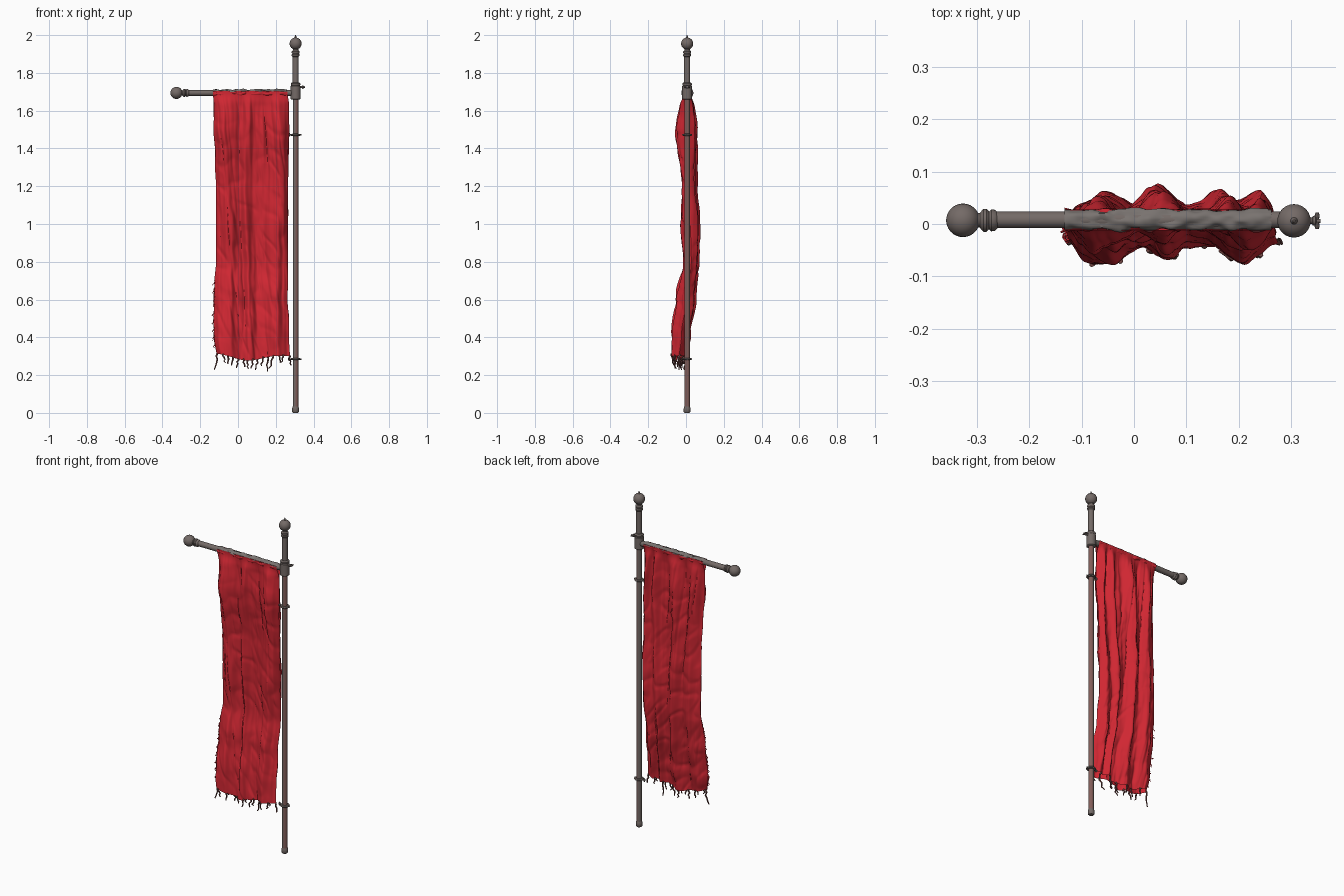
import bpy, bmesh, math, random
from mathutils import Vector, Matrix, noise

if "Cube" in bpy.data.objects:
    bpy.data.objects.remove(bpy.data.objects["Cube"])
random.seed(4)

def mat(name, c):
    m = bpy.data.materials.new(name)
    m.diffuse_color = (*c, 1)
    m.use_nodes = True
    m.node_tree.nodes["Principled BSDF"].inputs["Base Color"].default_value = m.diffuse_color
    return m

METAL = mat("warm grey metal", (0.175, 0.145, 0.135))
SHAFT = mat("red brown shaft", (0.225, 0.11, 0.1))
RED = mat("red cloth", (0.63, 0.02, 0.032))
SLEEVE = mat("grey sleeve top", (0.19, 0.17, 0.16))
FRAY = mat("brown fringe", (0.16, 0.06, 0.055))

PX, PY = 0.305, 0.006      # pole position
BZ = 1.694                 # crossbar height

def finish(name, bm, mats, angle=40):
    bmesh.ops.recalc_face_normals(bm, faces=bm.faces)
    me = bpy.data.meshes.new(name)
    bm.to_mesh(me)
    bm.free()
    ob = bpy.data.objects.new(name, me)
    bpy.context.collection.objects.link(ob)
    for m in mats:
        me.materials.append(m)
    bpy.context.view_layer.objects.active = ob
    bpy.ops.object.select_all(action='DESELECT')
    ob.select_set(True)
    bpy.ops.object.shade_smooth_by_angle(angle=math.radians(angle))
    return ob

def lathe(name, profile, origin, axis, mats, n=24):
    """Revolve (radius, height) points about an axis through origin."""
    bm = bmesh.new()
    rings = []
    for r, h in profile:
        rings.append([bm.verts.new((r * math.cos(2 * math.pi * i / n),
                                    r * math.sin(2 * math.pi * i / n), h)) for i in range(n)])
    for a, b in zip(rings, rings[1:]):
        for i in range(n):
            bm.faces.new((a[i], a[(i + 1) % n], b[(i + 1) % n], b[i]))
    bm.faces.new(rings[0])
    bm.faces.new(rings[-1])
    q = Vector((0, 0, 1)).rotation_difference(Vector(axis)).to_matrix().to_4x4()
    bm.transform(Matrix.Translation(origin) @ q)
    return finish(name, bm, mats)

def ball(c, r, lo=-80, hi=80, n=12):
    return [(r * math.cos(math.radians(lo + (hi - lo) * i / n)),
             c + r * math.sin(math.radians(lo + (hi - lo) * i / n))) for i in range(n + 1)]

# Pole shaft (red brown on its outer side), foot and finial
shaft = lathe("pole_shaft", [(0.015, 0.02), (0.015, 1.68)], (PX, PY, 0), (0, 0, 1), [METAL, SHAFT])
for p in shaft.data.polygons:
    p.material_index = 1 if p.normal.x > 0.1 else 0
lathe("pole_foot", [(0.013, 0), (0.018, 0.006), (0.018, 0.024), (0.015, 0.034)], (PX, PY, 0), (0, 0, 1), [METAL])
lathe("pole_top_shaft", [(0.016, 1.66), (0.016, 1.9)], (PX, PY, 0), (0, 0, 1), [METAL])
lathe("pole_finial", [(0.016, 1.885), (0.021, 1.89), (0.021, 1.897), (0.017, 1.901), (0.021, 1.906),
                      (0.021, 1.914), (0.014, 1.92)] + ball(1.955, 0.032, -64, 78) +
      [(0.005, 1.99), (0.002, 2.0)], (PX, PY, 0), (0, 0, 1), [METAL])

# Joint between pole and crossbar
lathe("joint_collar", [(0.02, 1.658), (0.026, 1.662), (0.026, 1.73), (0.022, 1.733), (0.025, 1.737),
                       (0.025, 1.744), (0.018, 1.75)], (PX, PY, 0), (0, 0, 1), [METAL])
lathe("joint_screw", [(0.006, 0.0), (0.006, 0.034), (0.009, 0.036), (0.009, 0.041), (0.004, 0.043),
                      (0.004, 0.05)], (PX, PY, 1.725), (1, 0, 0), [METAL], 12)
lathe("screw_wing", [(0.003, -0.016), (0.005, -0.01), (0.003, 0), (0.005, 0.01), (0.003, 0.016)],
      (PX + 0.044, PY, 1.725), (0, 1, 0), [METAL], 8)

# Crossbar with ball end
lathe("crossbar", [(0.016, 0), (0.016, 0.58)], (PX - 0.01, PY + 0.002, BZ), (-1, 0, 0), [METAL])
lathe("crossbar_finial", [(0.015, 0.565), (0.02, 0.57), (0.021, 0.577), (0.017, 0.581), (0.022, 0.586),
                          (0.022, 0.592), (0.014, 0.599)] + ball(0.631, 0.032, -64, 85),
      (PX, PY + 0.001, BZ), (-1, 0, 0), [METAL])

# Pole clamps with hooks
for k, z in enumerate((1.472, 0.285)):
    lathe(f"clamp_ring_{k}", [(0.014, -0.006), (0.023, -0.005), (0.027, 0), (0.023, 0.005), (0.014, 0.006)],
          (PX, PY, z), (0, 0, 1), [METAL])
    lathe(f"clamp_hook_{k}", [(0.004, -0.03), (0.004, 0.03), (0.007, 0.033), (0.007, 0.038), (0.003, 0.041)],
          (PX, PY, z), (-1, 0, 0), [METAL], 10)
    lathe(f"clamp_pin_{k}", [(0.003, -0.01), (0.004, 0), (0.003, 0.01)], (PX - 0.034, PY, z), (0, 0, 1), [METAL], 8)

# Cloth rows: z, front limit y, back limit y, left x, right x
ROWS = [(1.70, -0.012, 0.028, -0.132, 0.262), (1.64, -0.035, 0.047, -0.13, 0.268), (1.5, -0.055, 0.063, -0.127, 0.27),
        (1.2, -0.022, 0.06, -0.117, 0.264), (1.0, -0.028, 0.076, -0.117, 0.264), (0.8, -0.014, 0.07, -0.117, 0.264),
        (0.6, -0.055, 0.058, -0.128, 0.264), (0.42, -0.076, 0.03, -0.128, 0.27), (0.28, -0.078, 0.004, -0.112, 0.275)]
BULGES = {-1: [(-0.055, 0.05, 1), (0.05, 0.026, 0.68), (0.21, 0.042, 0.92)],       # front: x, width, height
          1: [(-0.06, 0.035, 0.75), (0.05, 0.033, 1), (0.168, 0.022, 0.75), (0.235, 0.024, 0.7)]}   # back

def row(z):
    for a, b in zip(ROWS, ROWS[1:]):
        if z >= b[0]:
            t = min(1, max(0, (a[0] - z) / (a[0] - b[0])))
            t = t * t * (3 - 2 * t)
            return [p + (q - p) * t for p, q in zip(a, b)]
    return list(ROWS[-1])

def cloth_point(side, u, v):
    """u runs left to right, v from the bar down to the hem."""
    hem = 0.285 + 0.008 * math.sin(9 * u + 1) + 0.022 * (2 * u - 1) ** 2
    z = 1.705 + (hem - 1.705) * v
    _, f, b, x0, x1 = row(z)
    c, h = (f + b) / 2, (b - f) / 2
    x = x0 + (x1 - x0) * u
    drift = 0.012 * math.sin(4.5 * z + 6 * u)
    w = max(k * math.exp(-((x - p + drift) / s) ** 2) for p, s, k in BULGES[side])
    ridge = abs(noise.noise(Vector((x * 22 + 2 * z, z * 1.6, side * 5))))    # sharp pleat grooves
    w += 0.5 * min(ridge, 0.3) - 0.12 + 0.15 * noise.noise(Vector((x * 45, z * 2.5, side * 3)))
    pinch = min(1, (1 - abs(2 * u - 1)) * 9) ** 0.5                        # layers meet at side seams
    g = h * (0.2 + 0.8 * w) * pinch
    top = max(0, 1 - v * 18)
    g = g * (1 - top) + 0.02 * top
    fold = abs(noise.noise(Vector((x * 9 + 3, z * 9 + x * 8, side * 9))))    # slanting rucks
    ruck = (0.016 * min(fold, 0.3) - 0.003) * min(1, 6 * v)
    x += 0.005 * noise.noise(Vector((side, u * 2, z * 9)))
    return Vector((x, c + side * (g + ruck * pinch), z))

# Hanging cloth: a front and a back layer over the bar
NU, NV = 140, 170
for side, name in ((-1, "front_cloth"), (1, "back_cloth")):
    bm = bmesh.new()
    g = [[bm.verts.new(cloth_point(side, i / NU, j / NV)) for i in range(NU + 1)] for j in range(NV + 1)]
    for j in range(NV):
        for i in range(NU):
            bm.faces.new((g[j][i], g[j + 1][i], g[j + 1][i + 1], g[j][i + 1]))
    finish(name, bm, [RED], 45)

# Crumpled cloth over the crossbar: grey on top, red at the sides
bm = bmesh.new()
NS, NR = 100, 24
rings = []
for i in range(NS + 1):
    x = -0.132 + 0.394 * i / NS
    ring = []
    for k in range(NR):
        t = 2 * math.pi * k / NR
        r = 0.0185 + 0.007 * noise.noise(Vector((x * 35, math.cos(t) * 1.5, math.sin(t) * 1.5)))
        ring.append(bm.verts.new((x, PY + 0.002 + r * 1.08 * math.cos(t), BZ + r * math.sin(t))))
    rings.append(ring)
for a, b in zip(rings, rings[1:]):
    for k in range(NR):
        f = bm.faces.new((a[k], b[k], b[(k + 1) % NR], a[(k + 1) % NR]))
        f.material_index = 1 if f.calc_center_median().z > BZ + 0.006 else 0
finish("crossbar_sleeve", bm, [RED, SLEEVE], 60)

# Torn fringe strands along the hem and lower left edge
def strand(name, p, d, length, r, m):
    cu = bpy.data.curves.new(name, 'CURVE')
    cu.dimensions, cu.bevel_depth, cu.bevel_resolution, cu.use_fill_caps = '3D', r, 1, True
    sp = cu.splines.new('POLY')
    sp.points.add(5)
    for i, q in enumerate(sp.points):
        t = i / 5
        wob = Vector((random.uniform(-1, 1), random.uniform(-1, 1), 0)) * 0.005 * (i > 0)
        q.co = (*(p + d * length * t + wob), 1)
        q.radius = 1.1 - 0.5 * t
    cu.materials.append(m)
    bpy.context.collection.objects.link(bpy.data.objects.new(name, cu))

for i in range(15):
    u = 0.015 + 0.97 * i / 14
    L = 0.09 if i == 0 else random.uniform(0.04, 0.085)
    p = cloth_point(-1 if i % 2 else 1, u, 1) + Vector((0, 0, 0.006))
    d = Vector((random.uniform(-0.3, 0.3), random.uniform(-0.1, 0.15), -1))
    strand(f"fringe_{i}", p, d, L, 0.005, FRAY)
for i in range(9):
    p = cloth_point(-1, 0.004, 0.72 + 0.03 * i)
    strand(f"side_fray_{i}", p, Vector((-0.3, 0.1, -1)), random.uniform(0.015, 0.03), 0.003, RED)
